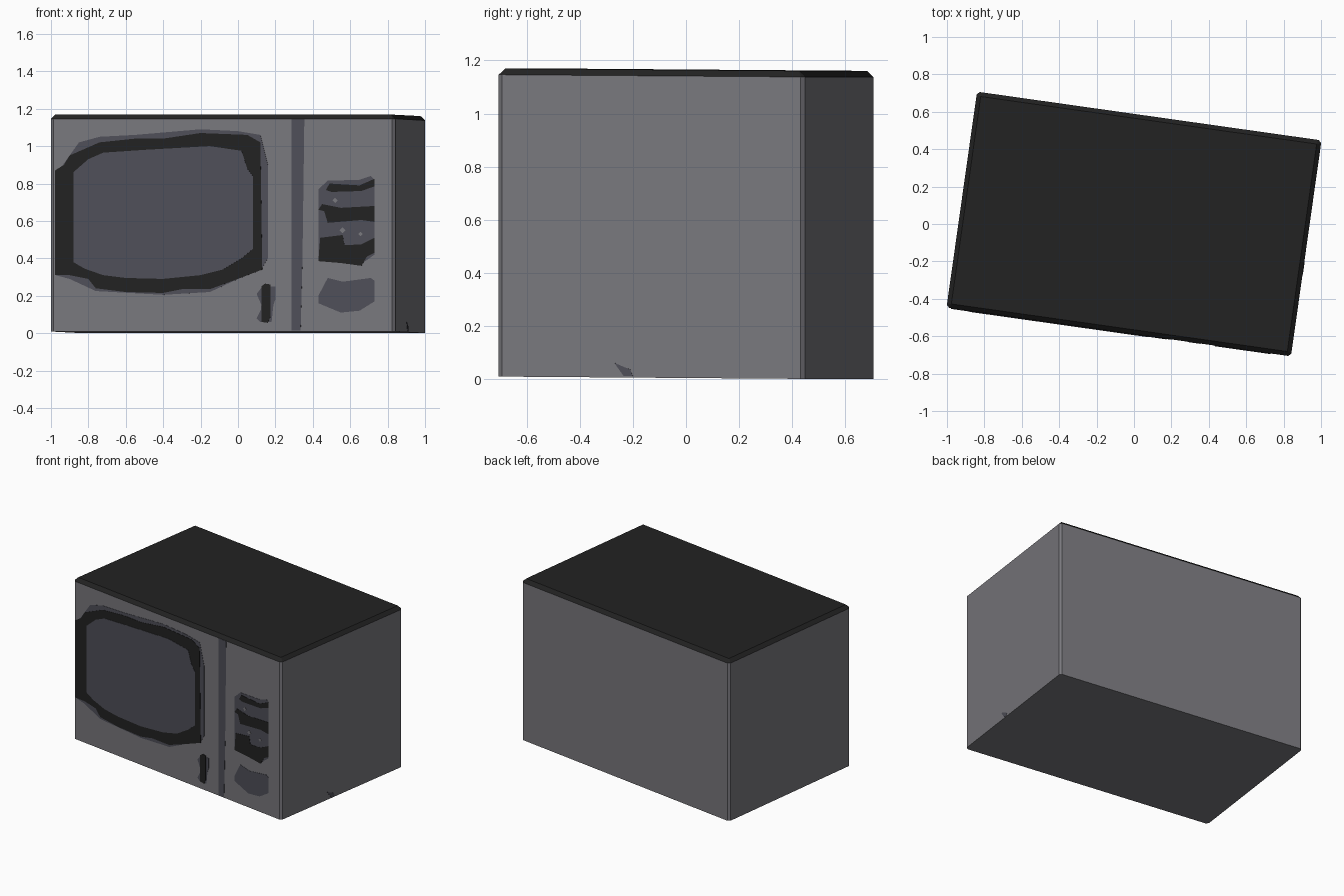
import bpy, bmesh, math
from mathutils import Vector, Matrix

ANGLE = math.radians(-8.05)
W, D, H = 0.93, 0.583, 1.16          # half width, half depth, height
ROT = Matrix.Rotation(ANGLE, 4, 'Z')


def material(name, rgb):
    m = bpy.data.materials.new(name)
    m.diffuse_color = (*rgb, 1)
    return m


grey = material("casing grey", (0.190, 0.187, 0.205))
black = material("matte black", (0.016, 0.016, 0.016))
slate = material("slate blue grey", (0.078, 0.078, 0.098))


def finish(bm, name, mats):
    # turn to the resting angle, with the slight backward slope of the box
    for v in bm.verts:
        v.co.z += 0.005 - 0.0075 * v.co.y
    bm.transform(ROT)
    bmesh.ops.recalc_face_normals(bm, faces=bm.faces)
    me = bpy.data.meshes.new(name)
    bm.to_mesh(me)
    bm.free()
    for m in mats:
        me.materials.append(m)
    ob = bpy.data.objects.new(name, me)
    bpy.context.collection.objects.link(ob)
    return ob


# Casing: box with narrow corner bevels and a chamfered black top
bm = bmesh.new()
bmesh.ops.create_cube(bm, size=1)
for v in bm.verts:
    v.co = Vector((v.co.x * 2 * W, v.co.y * 2 * D, (v.co.z + 0.5) * H))
upright = [e for e in bm.edges if abs(e.verts[0].co.z - e.verts[1].co.z) > 0.5]
bmesh.ops.bevel(bm, geom=upright, offset=0.015, segments=1, affect='EDGES')
rim = [e for e in bm.edges if all(v.co.z > H - 0.001 for v in e.verts)]
bmesh.ops.bevel(bm, geom=rim, offset=0.023, segments=1, affect='EDGES')
bm.normal_update()
for f in bm.faces:
    f.material_index = 1 if f.normal.z > 0.3 else 0
finish(bm, "casing", [grey, black])


def plate(name, pts, mat, layer, side=False):
    """Thin painted plate; pts are (x, z) in front view or (y, z) in right view."""
    out = 0.0018 * layer
    bm = bmesh.new()

    def place(p, off):
        if side:
            y = (p[0] + math.sin(-ANGLE) * W) / math.cos(ANGLE)
            return (W + off, y, p[1])
        x = (p[0] + math.sin(-ANGLE) * D) / math.cos(ANGLE)
        return (x, -D - off, p[1] - 0.009)

    front = [bm.verts.new(place(p, out)) for p in pts]
    back = [bm.verts.new(place(p, -0.001)) for p in pts]
    face = bm.faces.new(front)
    n = len(pts)
    for i in range(n):
        j = (i + 1) % n
        bm.faces.new((front[i], back[i], back[j], front[j]))
    bmesh.ops.triangulate(bm, faces=[face])
    finish(bm, name, [mat])


# Door window: soft fringe, black frame, slate glass
plate("window_fringe", [
    (-0.975, 0.31), (-0.95, 0.88), (-0.90, 0.95), (-0.85, 1.02), (-0.74, 1.05),
    (-0.55, 1.06), (-0.2, 1.09), (0.0, 1.08), (0.12, 1.06), (0.16, 0.9),
    (0.16, 0.4), (0.13, 0.35), (-0.15, 0.22), (-0.4, 0.205), (-0.76, 0.225),
    (-0.9, 0.29)], slate, 1)
plate("window_frame", [
    (-0.978, 0.31), (-0.978, 0.87), (-0.93, 0.90), (-0.90, 0.95), (-0.74, 1.02),
    (-0.55, 1.04), (-0.4, 1.04), (-0.2, 1.07), (0.05, 1.06), (0.12, 1.02),
    (0.13, 0.34), (0.0, 0.29), (-0.15, 0.235), (-0.3, 0.235), (-0.4, 0.215),
    (-0.6, 0.22), (-0.76, 0.24), (-0.8, 0.29), (-0.9, 0.31)], black, 2)
plate("window_glass", [
    (-0.88, 0.38), (-0.88, 0.86), (-0.8, 0.93), (-0.72, 0.965), (-0.5, 0.98),
    (-0.15, 1.0), (0.02, 0.975), (0.05, 0.88), (0.08, 0.84), (0.08, 0.45),
    (0.02, 0.4), (-0.08, 0.34), (-0.2, 0.31), (-0.4, 0.29), (-0.6, 0.295),
    (-0.72, 0.31), (-0.82, 0.345)], slate, 3)

# Door seam stripe
plate("door_stripe", [(0.285, 0.015), (0.285, 1.145), (0.355, 1.145), (0.34, 0.7),
                      (0.345, 0.4), (0.335, 0.015)], slate, 1)

# Door latch mark
plate("latch_fringe", [(0.10, 0.21), (0.13, 0.25), (0.20, 0.25), (0.20, 0.18),
                       (0.17, 0.10), (0.18, 0.06), (0.12, 0.06), (0.10, 0.08),
                       (0.13, 0.14)], slate, 1)
plate("latch", [(0.125, 0.06), (0.125, 0.25), (0.145, 0.265), (0.175, 0.26),
                (0.175, 0.09), (0.16, 0.055)], black, 2)

# Control panel with dark bars
plate("control_panel", [(0.43, 0.39), (0.43, 0.77), (0.48, 0.815), (0.65, 0.82),
                        (0.71, 0.84), (0.73, 0.82), (0.73, 0.42), (0.66, 0.37)], slate, 1)
plate("control_bar_top", [(0.47, 0.765), (0.49, 0.80), (0.65, 0.79), (0.73, 0.825),
                          (0.73, 0.785), (0.66, 0.76), (0.5, 0.755)], black, 2)
plate("control_bar_middle", [(0.43, 0.66), (0.45, 0.69), (0.55, 0.67), (0.73, 0.68),
                             (0.73, 0.595), (0.66, 0.605), (0.48, 0.59),
                             (0.47, 0.65)], black, 2)
plate("control_bar_bottom", [(0.43, 0.385), (0.44, 0.51), (0.56, 0.525), (0.57, 0.47),
                             (0.66, 0.475), (0.73, 0.51), (0.73, 0.43), (0.69, 0.41),
                             (0.66, 0.36), (0.55, 0.375)], black, 2)
for i, (x, z, r) in enumerate([(0.56, 0.55, 0.016), (0.655, 0.53, 0.012), (0.52, 0.71, 0.014)]):
    plate(f"control_speck_{i + 1}", [(x - r, z), (x, z + r), (x + r, z), (x, z - r)], grey, 2)

# Door release button
plate("release_button", [(0.43, 0.16), (0.43, 0.2), (0.48, 0.295), (0.56, 0.275),
                         (0.71, 0.295), (0.73, 0.28), (0.73, 0.17), (0.65, 0.12),
                         (0.55, 0.11)], slate, 1)

# Small mark low on the right side
plate("side_mark", [(-0.27, 0.055), (-0.21, 0.03), (-0.20, 0.006), (-0.235, 0.006)],
      slate, 1, side=True)
